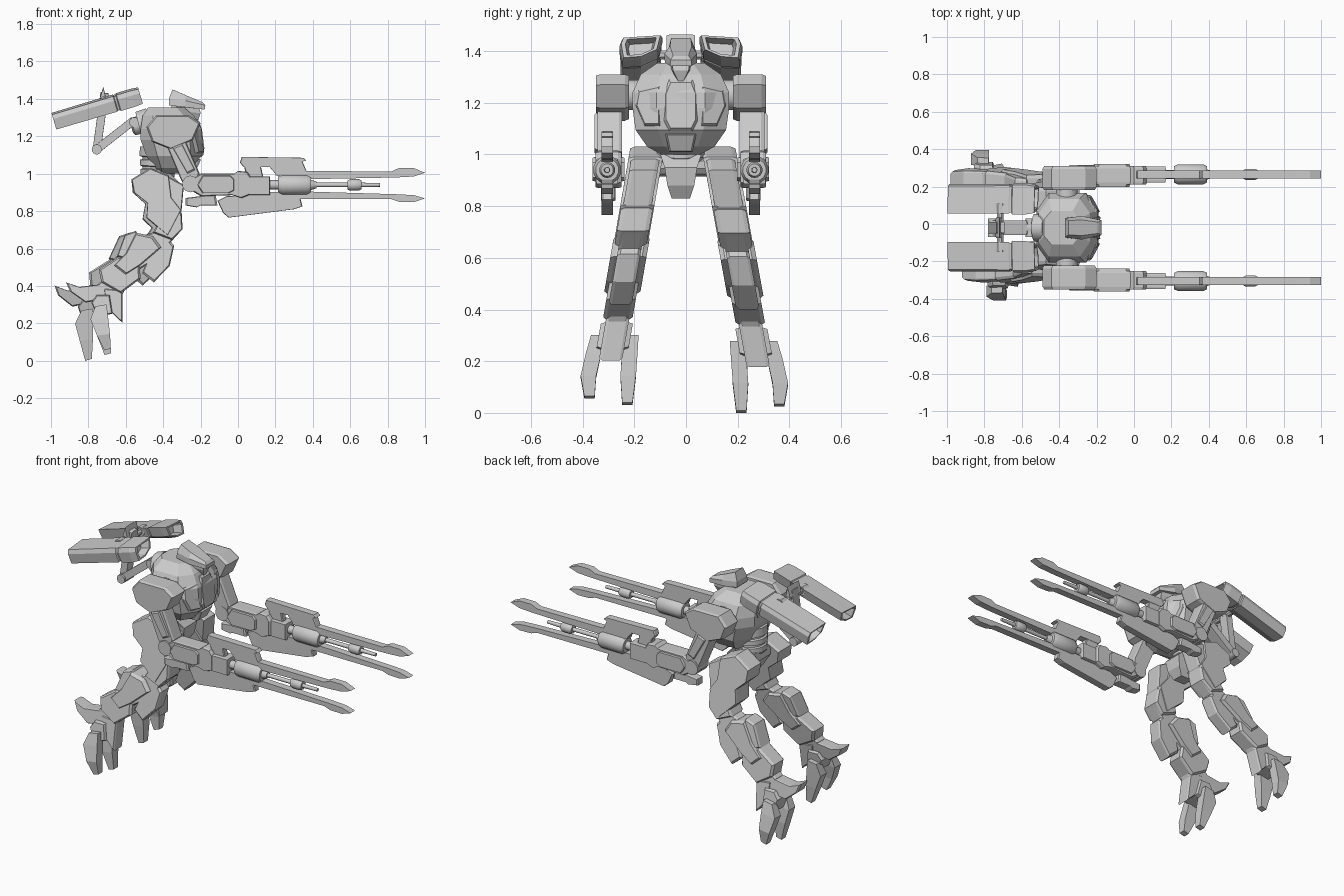
import bpy, bmesh, math
from mathutils import Vector

MID = -0.02  # lateral mirror plane of the body


def centre(p):
    return Vector((p[0], MID + p[1], p[2]))


def loft(name, rings, fn=centre, smooth=False):
    """Skin equal-length point rings into a closed solid."""
    bm = bmesh.new()
    vs = [[bm.verts.new(fn(p)) for p in r] for r in rings]
    n = len(rings[0])
    for a, b in zip(vs, vs[1:]):
        for i in range(n):
            j = (i + 1) % n
            bm.faces.new((a[i], a[j], b[j], b[i]))
    bm.faces.new(vs[0])
    bm.faces.new(vs[-1])
    bmesh.ops.recalc_face_normals(bm, faces=bm.faces)
    me = bpy.data.meshes.new(name)
    bm.to_mesh(me)
    bm.free()
    ob = bpy.data.objects.new(name, me)
    bpy.context.collection.objects.link(ob)
    if smooth:
        bpy.ops.object.select_all(action='DESELECT')
        ob.select_set(True)
        bpy.context.view_layer.objects.active = ob
        bpy.ops.object.shade_smooth_by_angle(angle=math.radians(35))
    return ob


def plate(name, pts, y, hw, fn=centre, inset=0.9):
    """Side-view (x, z) outline given thickness in y with chamfered faces."""
    cx = sum(p[0] for p in pts) / len(pts)
    cz = sum(p[1] for p in pts) / len(pts)
    rings = [[(cx + (px - cx) * s, y + t * hw, cz + (pz - cz) * s) for px, pz in pts]
             for t, s in ((-1, inset), (-0.75, 1), (0.75, 1), (1, inset))]
    return loft(name, rings, fn)


def front_plate(name, pts, x0, x1, lean, fn=centre):
    """Front-view (y, z) outline extruded along x, leaning with the chest."""
    cy = sum(p[0] for p in pts) / len(pts)
    cz = sum(p[1] for p in pts) / len(pts)
    rings = [[(x + lean(py, pz), cy + (py - cy) * s, cz + (pz - cz) * s) for py, pz in pts]
             for x, s in ((x0, 1), (x1 - 0.012, 1), (x1, 0.88))]
    return loft(name, rings, fn)


def lathe(name, c, axis, prof, n=12, fn=centre, smooth=True):
    """(distance, radius) profile turned about an axis through c."""
    q = Vector(axis).to_track_quat('Z', 'Y')
    rings = [[Vector(c) + q @ Vector((r * math.cos(math.tau * (i + .5) / n),
                                      r * math.sin(math.tau * (i + .5) / n), t))
              for i in range(n)] for t, r in prof]
    return loft(name, rings, fn, smooth)


def beam(name, p, q, w, hw):
    d = (Vector(q) - Vector(p)).normalized() * w
    n = Vector((-d.y, d.x))
    p, q = Vector(p) - d * .6, Vector(q) + d * .6
    return plate(name, [tuple(v) for v in (p + n, p - n, q - n, q + n)], 0, hw, inset=.97)


# Chest: stacked octagons
def octagon(z, x0, x1, hy):
    dx = (x1 - x0) * .2
    half = [(x1, hy * .5), (x1 - dx, hy), (x0 + dx, hy), (x0, hy * .5)]
    return [(x, y, z) for x, y in half] + [(x, -y, z) for x, y in reversed(half)]


loft("chest", [octagon(*r) for r in (
    (1.0, -.43, -.32, .075), (1.03, -.45, -.25, .13), (1.095, -.49, -.195, .175),
    (1.18, -.52, -.19, .187), (1.24, -.52, -.195, .187), (1.31, -.51, -.235, .155),
    (1.355, -.48, -.29, .09))])
lean = lambda y, z: -.5 * max(0, abs(y) - .085) - .3 * max(0, z - 1.2) - .4 * max(0, 1.1 - z)
front_plate("chest_panel", [(-.065, 1.13), (-.045, 1.09), (.045, 1.09), (.065, 1.13), (.065, 1.24),
                            (.045, 1.29), (-.045, 1.29), (-.065, 1.24)], -.28, -.18, lean)
front_plate("belly_panel", [(-.045, 1.01), (.045, 1.01), (.06, 1.08), (-.06, 1.08)], -.3, -.19, lean)

# Waist bands, pelvis, back collar and neck
lathe("waist", (-.43, 0, 1.0), (.05, 0, 1),
      [(-.03, .08), (-.01, .095), (.02, .095), (.025, .085), (.035, .085), (.04, .1), (.07, .1),
       (.075, .088), (.085, .088), (.09, .105), (.14, .105)], 12)
block = lambda x0, x1, hy, z: [(x0, -hy, z), (x1, -hy, z), (x1, hy, z), (x0, hy, z)]
loft("pelvis", [block(-.43, -.35, .035, .83), block(-.48, -.32, .052, .88),
                block(-.52, -.31, .063, .95), block(-.51, -.36, .08, 1.0)])
lathe("hip_axle", (-.44, -.15, .96), (0, 1, 0), [(0, .045), (.3, .045)], 10)
lathe("back_socket", (-.57, 0, 1.25), (1, 0, .25), [(0, .03), (.01, .05), (.04, .05), (.04, .075), (.1, .08)], 12)
lathe("neck", (-.31, 0, 1.31), (.1, 0, 1), [(0, .055), (.07, .045)], 10)

# Head: chin block tapering down, brimmed helmet above
loft("face", [[(-.3, -.02, 1.28), (-.215, -.008, 1.28), (-.215, .008, 1.28), (-.3, .02, 1.28)],
              [(-.35, -.045, 1.33), (-.2, -.03, 1.325), (-.2, .03, 1.325), (-.35, .045, 1.33)],
              [(-.36, -.045, 1.38), (-.21, -.035, 1.36), (-.21, .035, 1.36), (-.36, .045, 1.38)]])
low = [(-.178, .042, 1.343), (-.28, .062, 1.355), (-.37, .052, 1.365)]
brim = [(-.175, .04, 1.366), (-.28, .063, 1.39), (-.37, .05, 1.4)]
top = [(-.19, .03, 1.382), (-.28, .042, 1.42), (-.35, .038, 1.45)]
both = lambda h: h + [(x, -y, z) for x, y, z in reversed(h)]
loft("helmet", [both(low), both(brim), both(top)])

# Thruster linkage
beam("link_lower", (-.57, 1.275), (-.755, 1.13), .022, .038)
beam("link_upper", (-.755, 1.13), (-.715, 1.42), .022, .03)
lathe("link_pivot", (-.555, -.05, 1.275), (0, 1, 0), [(0, .027), (.1, .027)], 12)
lathe("link_elbow", (-.755, -.05, 1.13), (0, 1, 0), [(0, .027), (.1, .027)], 12)
lathe("thruster_crossbar", (-.715, -.13, 1.385), (0, 1, 0),
      [(0, .03), (.05, .03), (.05, .018), (.21, .018), (.21, .03), (.26, .03)], 8)
plate("crossbar_spike", [(-.74, 1.4), (-.72, 1.465), (-.705, 1.4)], 0, .055)

for s, side in ((-1, "right"), (1, "left")):
    def m(p, s=s):
        return Vector((p[0], MID + s * p[1], p[2]))

    def part(name, pts, y, hw, inset=.9, fn=m):
        plate(f"{name}_{side}", pts, y, hw, fn, inset)

    # Thruster pod: open at both ends
    d = Vector((.96, 0, .285))
    up = Vector((-.285, 0, .96))
    sec = [(-.08, .045), (.07, .035), (.08, .01), (.07, -.05), (.0, -.045), (-.065, -.015)]
    rings = [[Vector((-.985, .155 + y * k, 1.283)) + d * t + up * (h * k) for y, h in sec]
             for t, k in ((.06, .6), (0, .78), (0, .97), (.34, 1), (.345, .92), (.355, .92),
                          (.36, 1.04), (.44, 1.04), (.482, .95), (.482, .75), (.43, .6))]
    loft(f"thruster_pod_{side}", rings, m)

    # Chest sides and shoulder
    front_plate(f"chest_side_panel_{side}", [(.08, 1.11), (.14, 1.11), (.175, 1.19), (.165, 1.25), (.08, 1.27)],
                -.29, -.182, lean, m)
    lathe(f"shoulder_joint_{side}", (-.36, .14, 1.23), (0, 1, 0), [(0, .06), (.1, .06)], 12, m)
    part("pauldron", [(-.49, 1.25), (-.44, 1.31), (-.26, 1.31), (-.2, 1.27), (-.24, 1.18), (-.36, 1.13), (-.46, 1.17)],
         .265, .064, .93)

    # Upper arm, elbow, forearm, hand
    part("upper_arm", [(-.39, 1.17), (-.29, 1.2), (-.205, 1.0), (-.22, .94), (-.28, .92), (-.31, .98)], .275, .048)
    part("arm_guard", [(-.35, 1.14), (-.3, 1.16), (-.23, 1.02), (-.27, 1.0)], .31, .025)
    lathe(f"elbow_{side}", (-.255, .225, .945), (0, 1, 0), [(0, .045), (.11, .045)], 10, m)
    part("forearm", [(-.25, .97), (-.2, 1.0), (-.02, 1.0), (.0, 1.015), (.05, 1.01), (.07, .98), (.07, .89), (.02, .87),
                     (-.03, .885), (-.2, .88), (-.25, .91)], .28, .05, .95)
    part("forearm_cover", [(-.19, .99), (-.04, .99), (-.02, .97), (-.02, .91), (-.05, .895), (-.19, .895), (-.22, .94)],
         .28, .062, .94)
    part("hand", [(-.28, .87), (-.12, .89), (-.11, .83), (-.2, .83), (-.22, .82), (-.28, .83)], .28, .028)

    # Twin-rail gun
    part("gun_mount", [(.06, .985), (.17, .985), (.17, .885), (.06, .885)], .285, .042, .95)
    part("gun_upper_fin", [(.01, 1.06), (.02, 1.09), (.35, 1.085), (.365, 1.07), (.345, 1.065), (.37, 1.005),
                           (.2, 1.0), (.17, 1.035), (.03, 1.035)], .285, .022, .98)
    part("gun_fin_strut", [(.03, 1.05), (.12, 1.05), (.14, .96), (.05, .96)], .285, .02)
    part("gun_lower_fin", [(-.11, .855), (-.06, .88), (.33, .885), (.345, .825), (.3, .81), (-.05, .765), (-.08, .79)],
         .285, .022, .98)
    part("upper_rail", [(.2, 1.015), (.82, 1.012), (.86, 1.03), (.94, 1.03), (1.0, 1.005), (.94, .985),
                        (.85, .98), (.35, .97), (.2, .99)], .285, .022, 1)
    part("lower_rail", [(.05, .9), (.35, .905), (.85, .89), (.94, .885), (1.0, .868),
                        (.94, .848), (.86, .85), (.82, .864), (.05, .865)], .285, .022, 1)
    lathe(f"gun_drum_{side}", (0, .285, .94), (1, 0, 0),
          [(.15, .025), (.215, .025), (.215, .045), (.235, .055), (.37, .055), (.39, .045), (.39, .028),
           (.42, .018), (.42, .012), (.585, .012), (.585, .024), (.6, .031), (.645, .031), (.66, .024),
           (.66, .012), (.76, .01)], 14, m)

    # Legs splay outwards; the left one trails slightly
    def leg(p, s=s):
        f = min(1.1, max(0, (.95 - p[2]) / .9))
        y = .142 + .008 * s + (.178 + .007 * s) * (1 - max(p[2], .2)) + p[1]
        return Vector((p[0] - s * .05 * f, MID + s * y, p[2] - s * .015 * f))

    def lp(name, pts, y, hw, inset=.9):
        part(name, pts, y, hw, inset, leg)

    lp("thigh", [(-.57, .97), (-.47, 1.03), (-.37, .99), (-.36, .87), (-.31, .8), (-.39, .66),
                 (-.5, .76), (-.49, .84), (-.56, .9)], 0, .066, .96)
    lp("thigh_front", [(-.44, .99), (-.42, 1.01), (-.29, .94), (-.31, .8), (-.39, .66), (-.45, .72), (-.4, .84)],
       0, .055, .95)
    lp("knee", [(-.39, .82), (-.31, .79), (-.31, .7), (-.37, .64), (-.47, .68)], 0, .062)
    lp("shin", [(-.32, .76), (-.32, .69), (-.47, .53), (-.62, .44), (-.68, .5), (-.5, .67), (-.42, .7)], 0, .045)
    lp("shin_plate", [(-.4, .66), (-.36, .61), (-.39, .5), (-.48, .41), (-.54, .46), (-.5, .55)], 0, .045)
    lp("calf", [(-.56, .68), (-.47, .66), (-.43, .6), (-.55, .5), (-.63, .45), (-.69, .5), (-.62, .57)], 0, .07)
    lp("calf_guard", [(-.62, .67), (-.56, .69), (-.53, .63), (-.6, .53), (-.67, .55)], 0, .055)
    lp("lower_shin", [(-.66, .55), (-.55, .51), (-.55, .43), (-.66, .35), (-.76, .41), (-.77, .48)], 0, .057)
    lp("ankle", [(-.68, .48), (-.6, .44), (-.67, .31), (-.76, .31), (-.78, .4)], 0, .04)

    # Foot: heel claw, front guard and two long toes
    lp("heel_claw", [(-.76, .4), (-.88, .385), (-.95, .41), (-.93, .36), (-.85, .3), (-.74, .32)], 0, .04)
    lp("front_guard", [(-.75, .38), (-.65, .37), (-.66, .19), (-.7, .23), (-.74, .28)], 0, .045)
    lp("foot_bridge", [(-.82, .3), (-.79, .34), (-.72, .34), (-.71, .24), (-.79, .22)], 0, .062)
    for k, tag, dz in ((-1, "inner", 0), (1, "outer", .025)):
        y0, y1 = k * .07, k * .077 + .01
        rings = [[(x0, y - w, z), (x1, y - w, z + .01), (x1, y + w, z + .01), (x0, y + w, z)]
                 for x0, x1, y, w, z in ((-.8, -.74, y0, .022, .28), (-.83, -.735, y0, .03, .21),
                                         (-.8, -.73, y1, .03, .12), (-.765, -.73, y1 * .95, .02, .015 + dz))]
        loft(f"toe_{tag}_{side}", rings, leg)
